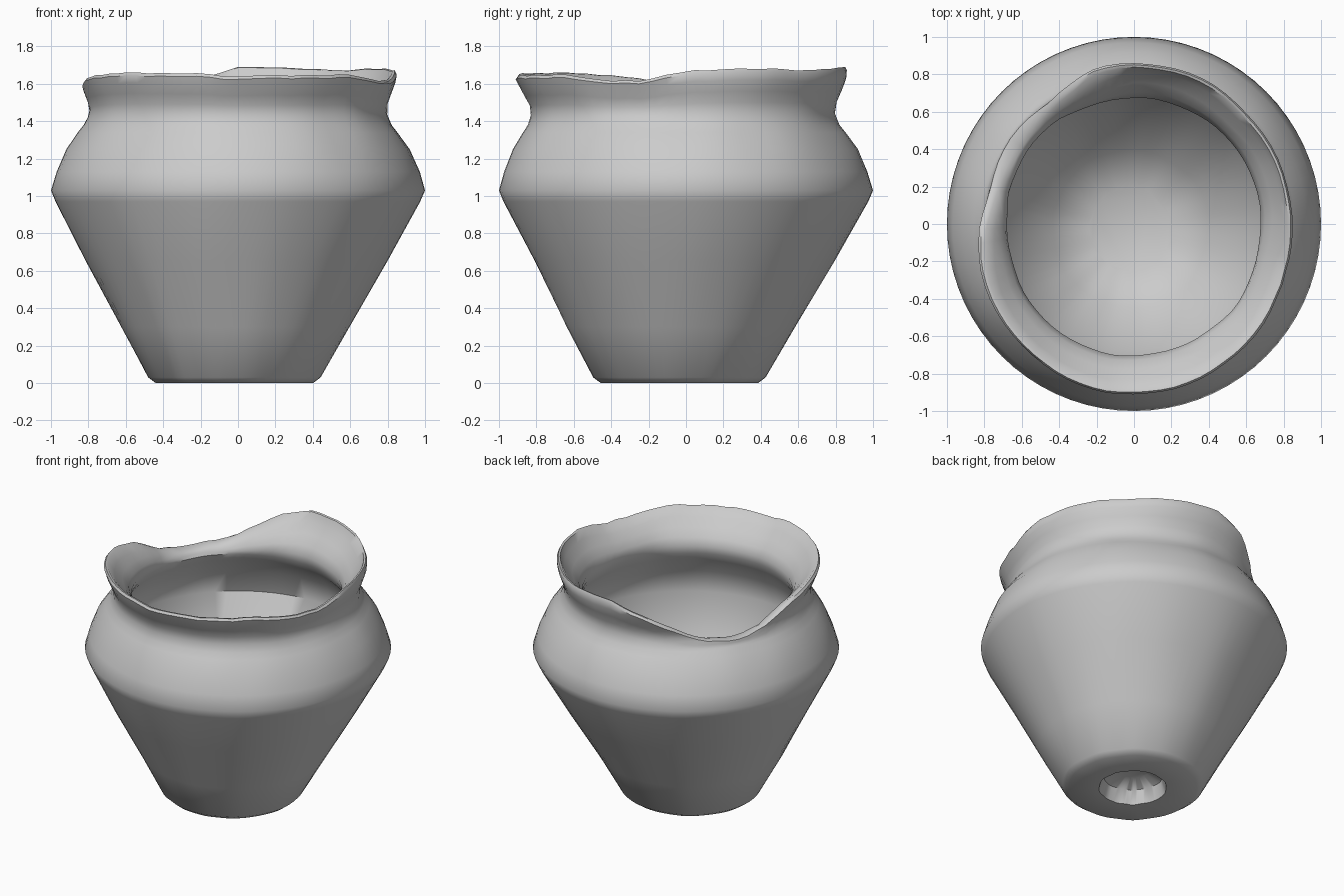
import bpy, bmesh, math
from mathutils import Vector, noise

cube = bpy.data.objects.get("Cube")
if cube:
    bpy.data.objects.remove(cube)

SEGMENTS = 72
NECK = 1.38

# Wall profiles as (height, radius)
OUTER = [(0.0, 0.42), (0.03, 0.46), (0.3, 0.61), (0.65, 0.8), (0.97, 0.975), (1.03, 1.0),
         (1.13, 0.97), (1.25, 0.92), (1.34, 0.86), (1.4, 0.815), (1.47, 0.8), (1.55, 0.835),
         (1.62, 0.865), (1.7, 0.875)]
INNER = [(0.19, 0.22), (0.3, 0.42), (0.65, 0.67), (1.03, 0.87), (1.2, 0.82), (1.32, 0.73),
         (1.41, 0.68), (1.47, 0.69), (1.55, 0.75), (1.62, 0.82), (1.7, 0.85)]
# Broken rim height, every 15 degrees from +x
RIM = [1.66, 1.68, 1.68, 1.67, 1.68, 1.69, 1.69, 1.62, 1.51, 1.44, 1.42, 1.47,
       1.58, 1.63, 1.65, 1.66, 1.655, 1.65, 1.64, 1.645, 1.65, 1.65, 1.62, 1.62]


def interpolate(table, z):
    for (z0, r0), (z1, r1) in zip(table, table[1:]):
        if z <= z1:
            return r0 + (r1 - r0) * max(0, (z - z0) / (z1 - z0))
    return table[-1][1]


def rim_height(a):
    t = a / (2 * math.pi) * len(RIM)
    i = int(t) % len(RIM)
    h = RIM[i] + (RIM[(i + 1) % len(RIM)] - RIM[i]) * (t % 1)
    return h + 0.014 * noise.noise(Vector((math.cos(a), math.sin(a), 0)) * 7)


def place(r, z, a):
    """Point on the hand-shaped, slightly leaning wall."""
    d = Vector((math.cos(a), math.sin(a), 0))
    rough = noise.noise(Vector((d.x * 3, d.y * 3, z * 4)))
    r += 0.012 * rough * min(1, abs(z - 1.03) * 4)
    low, high = max(0, 1 - z), max(0, (z - 1.2) / 0.45)
    return Vector((d.x * r * (1 - 0.02 * high) - 0.02 * low,
                   d.y * r * (1 + 0.02 * high) - 0.035 * low - 0.03 * high, z))


def column(a):
    """Points down one angle: foot recess, outside, broken lip, inside."""
    h = rim_height(a)
    pts = [(0.1, 0.13), (0.19, 0.09), (0.22, 0.0)]
    lower = [z for z, r in OUTER if z < NECK]
    upper = [NECK + (h - NECK) * t for t in (0.0, 0.2, 0.4, 0.6, 0.8, 0.94)]
    pts += [(interpolate(OUTER, z), z) for z in lower + upper]
    # The lip is thinner where the rim has broken away
    thin = 0.06 * min(1, max(0, (1.62 - h) / 0.15))
    ro, ri = interpolate(OUTER, h), interpolate(INNER, h) + thin
    pts += [(ro * 0.65 + ri * 0.35, h), (ro * 0.2 + ri * 0.8, h - 0.004)]
    for i, z in enumerate(reversed(upper[:-1])):
        pts.append((interpolate(INNER, z) + thin * (1 - (i + 1) / 5), z))
    pts += [(interpolate(INNER, z), z) for z, r in reversed(INNER) if z < NECK]
    return pts


# Clay wall, swept round the axis
bm = bmesh.new()
columns = []
for s in range(SEGMENTS):
    a = 2 * math.pi * s / SEGMENTS
    columns.append([bm.verts.new(place(r, z, a)) for r, z in column(a)])
for s in range(SEGMENTS):
    left, right = columns[s], columns[(s + 1) % SEGMENTS]
    for k in range(len(left) - 1):
        bm.faces.new((left[k], right[k], right[k + 1], left[k + 1]))

# Close the foot recess and the inside floor
bm.faces.new([c[0] for c in reversed(columns)])
bm.faces.new([c[-1] for c in columns])
bmesh.ops.recalc_face_normals(bm, faces=bm.faces)
low = min(v.co.z for v in bm.verts)
for v in bm.verts:
    v.co.z -= low

mesh = bpy.data.meshes.new("clay_pot")
bm.to_mesh(mesh)
bm.free()
pot = bpy.data.objects.new("clay_pot", mesh)
bpy.context.collection.objects.link(pot)

# Plain grey clay
mat = bpy.data.materials.new("grey_clay")
mat.use_nodes = True
colour = (0.6, 0.6, 0.6, 1)
mat.diffuse_color = colour
mat.node_tree.nodes["Principled BSDF"].inputs["Base Color"].default_value = colour
mesh.materials.append(mat)

bpy.context.view_layer.objects.active = pot
pot.select_set(True)
bpy.ops.object.shade_smooth_by_angle(angle=math.radians(45))
